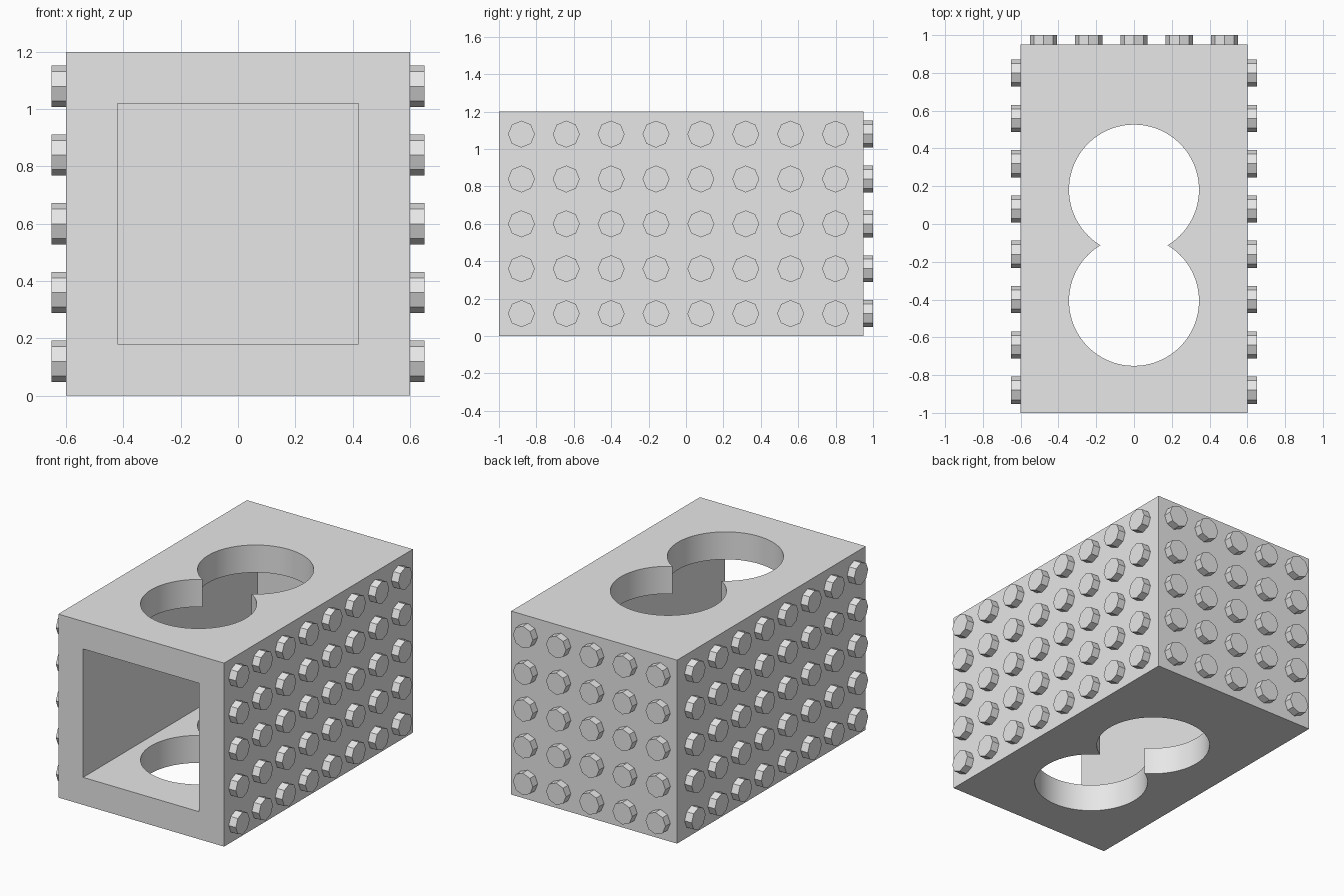
import bpy
from math import pi, radians

default = bpy.data.objects.get("Cube")
if default:
    bpy.data.objects.remove(default, do_unlink=True)

MM = 2 / 66.7                       # scale: whole block is 66.7 units long
WIDTH, LENGTH, WALL, BACK = 40 * MM, 65 * MM, 6 * MM, 5 * MM
PITCH, STUD_R, STUD_H = 8 * MM, 2.4 * MM, 1.7 * MM
FRONT = -1.0
REAR = FRONT + LENGTH

grey = bpy.data.materials.new("light grey")
grey.use_nodes = True
grey.diffuse_color = (0.8, 0.8, 0.8, 1)
grey.node_tree.nodes["Principled BSDF"].inputs["Base Color"].default_value = (0.8, 0.8, 0.8, 1)


def box(name, low, high):
    center = [(a + b) / 2 for a, b in zip(low, high)]
    bpy.ops.mesh.primitive_cube_add(size=1, location=center)
    ob = bpy.context.object
    ob.name = name
    ob.scale = [b - a for a, b in zip(low, high)]
    bpy.ops.object.transform_apply(location=False, rotation=False, scale=True)
    ob.data.materials.append(grey)
    return ob


def cylinder(name, sides, radius, depth, location, rotation=(0, 0, 0)):
    bpy.ops.mesh.primitive_cylinder_add(vertices=sides, radius=radius, depth=depth,
                                        location=location, rotation=rotation)
    ob = bpy.context.object
    ob.name = name
    ob.data.materials.append(grey)
    return ob


def cut(target, cutter):
    mod = target.modifiers.new("cut", 'BOOLEAN')
    mod.operation = 'DIFFERENCE'
    mod.solver = 'EXACT'
    mod.object = cutter
    bpy.context.view_layer.objects.active = target
    bpy.ops.object.modifier_apply(modifier=mod.name)
    bpy.data.objects.remove(cutter, do_unlink=True)


# Hollow body, open at the front
half = WIDTH / 2
body = box("body", (-half, FRONT, 0), (half, REAR, WIDTH))
cut(body, box("cavity_cutter", (WALL - half, FRONT - 0.2, WALL),
              (half - WALL, REAR - BACK, WIDTH - WALL)))

# Two overlapping round holes through roof and floor
for y in (-0.407, 0.182):
    cut(body, cylinder("hole_cutter", 96, 0.344, 2, (0, y, half)))

bpy.ops.object.select_all(action='DESELECT')
body.select_set(True)
bpy.context.view_layer.objects.active = body
bpy.ops.object.shade_smooth_by_angle(angle=radians(30))

# Eight-sided studs in rows on both sides and the back
SINK = 0.01                         # studs reach slightly into the wall
depth = STUD_H + SINK
offset = (STUD_H - SINK) / 2
for row in range(5):
    z = PITCH * (row + 0.5)
    for col in range(8):
        y = FRONT + PITCH * (col + 0.5)
        for side, label in ((1, "left"), (-1, "right")):
            cylinder(f"{label}_stud", 8, STUD_R, depth,
                     (side * (half + offset), y, z), (0, pi / 2, 0))
    for col in range(5):
        cylinder("back_stud", 8, STUD_R, depth,
                 (PITCH * (col - 2), REAR + offset, z), (pi / 2, 0, 0))
